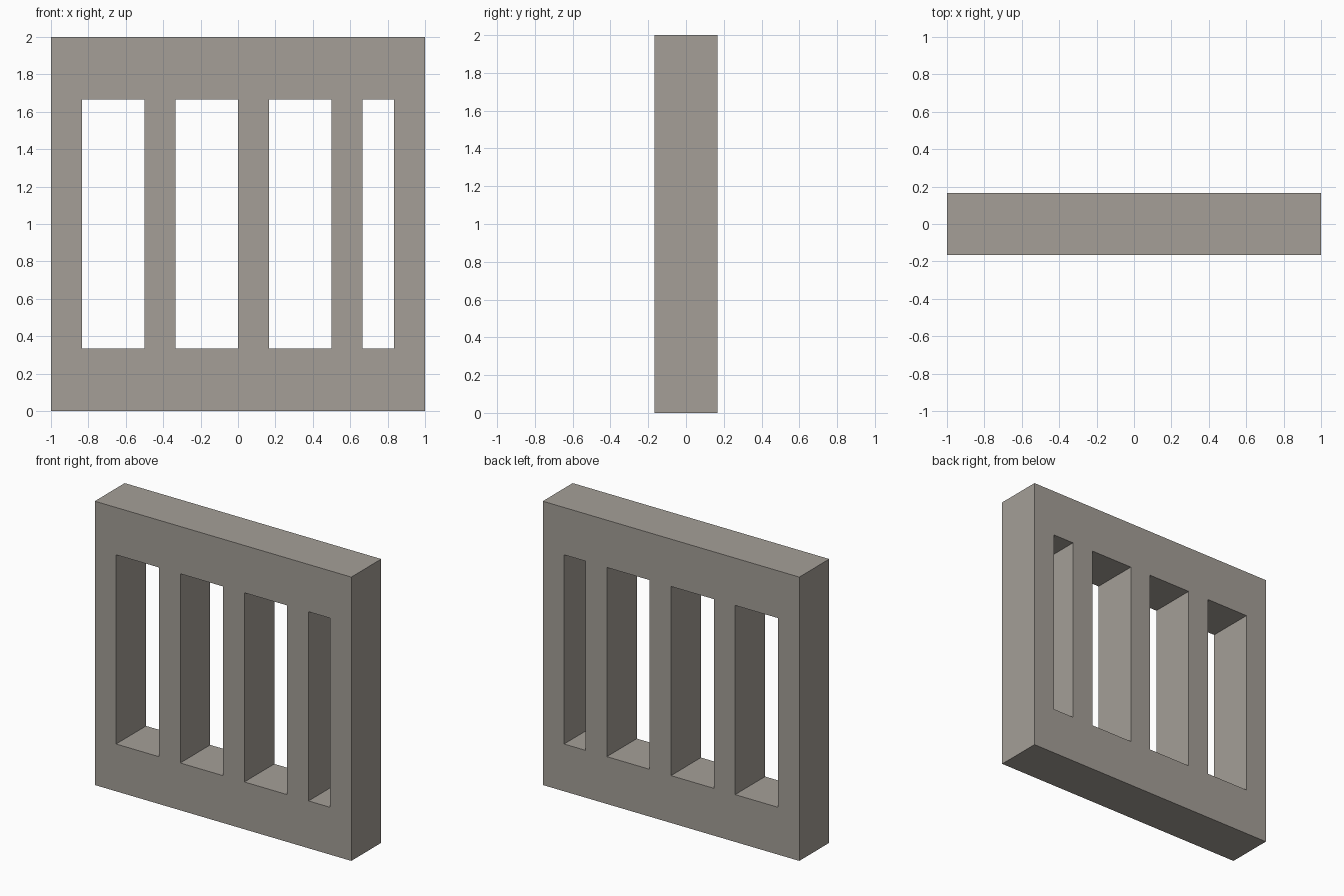
import bpy
import bmesh

if "Cube" in bpy.data.objects:
    bpy.data.objects.remove(bpy.data.objects["Cube"])

U = 1 / 6  # the design sits on a grid of sixths

# Column edges (alternating solid bar / opening) and row edges of the panel
xs = [x * U for x in (-6, -5, -3, -2, 0, 1, 3, 4, 5, 6)]
zs = [z * U for z in (0, 2, 10, 12)]

# Flat lattice: skip the middle-row cells in the opening columns
bm = bmesh.new()
verts = [[bm.verts.new((x, 0, z)) for z in zs] for x in xs]
for i in range(len(xs) - 1):
    for j in range(len(zs) - 1):
        is_opening = j == 1 and i % 2 == 1
        if not is_opening:
            bm.faces.new((verts[i][j], verts[i + 1][j],
                          verts[i + 1][j + 1], verts[i][j + 1]))

mesh = bpy.data.meshes.new("barred_panel")
bm.to_mesh(mesh)
bm.free()
panel = bpy.data.objects.new("barred_panel", mesh)
bpy.context.collection.objects.link(panel)

# Thickness, centred on y = 0
solid = panel.modifiers.new("thickness", 'SOLIDIFY')
solid.thickness = 2 * U
solid.offset = 0

# Warm dark grey stone
stone = bpy.data.materials.new("stone")
stone.diffuse_color = (0.373, 0.347, 0.311, 1)
stone.use_nodes = True
stone.node_tree.nodes["Principled BSDF"].inputs["Base Color"].default_value = stone.diffuse_color
mesh.materials.append(stone)
